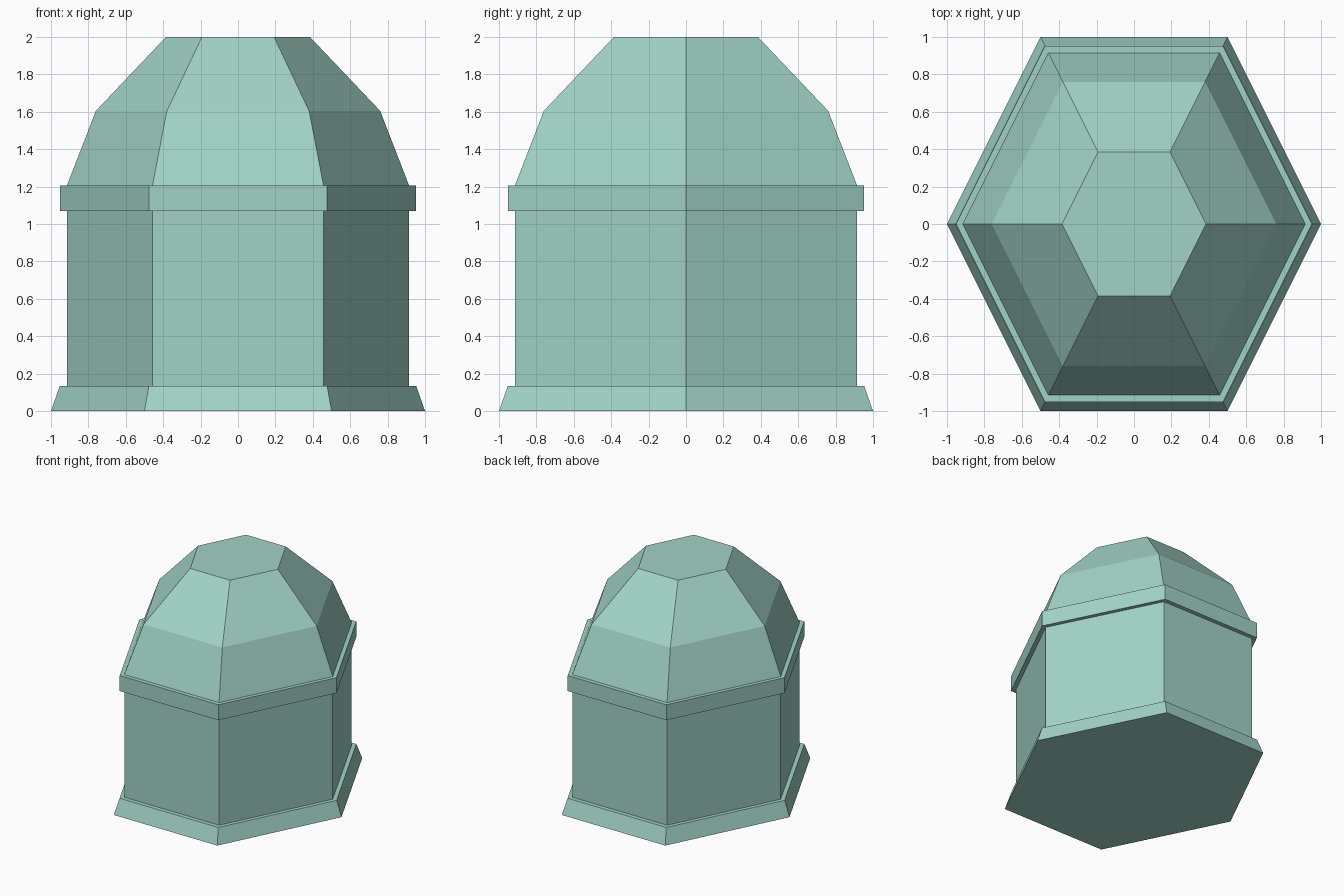
import bpy, bmesh

if "Cube" in bpy.data.objects:
    bpy.data.objects.remove(bpy.data.objects["Cube"])

# Unit six-sided plan, flat sides to the front and back
PLAN = [(1, 0), (0.5, 1), (-0.5, 1), (-1, 0), (-0.5, -1), (0.5, -1)]

mat = bpy.data.materials.new("pale_green")
mat.diffuse_color = (0.36, 0.65, 0.57, 1)
mat.use_nodes = True
mat.node_tree.nodes["Principled BSDF"].inputs["Base Color"].default_value = mat.diffuse_color


def loft(name, profile, cap_bottom=False, cap_top=False):
    """Skin hexagonal rings given as (scale, height) pairs."""
    bm = bmesh.new()
    rings = [[bm.verts.new((x * s, y * s, z)) for x, y in PLAN] for s, z in profile]
    for a, b in zip(rings, rings[1:]):
        for i in range(6):
            j = (i + 1) % 6
            bm.faces.new((a[i], a[j], b[j], b[i]))
    if cap_bottom:
        bm.faces.new(rings[0][::-1])
    if cap_top:
        bm.faces.new(rings[-1])
    mesh = bpy.data.meshes.new(name)
    bm.to_mesh(mesh)
    bm.free()
    mesh.materials.append(mat)
    obj = bpy.data.objects.new(name, mesh)
    bpy.context.collection.objects.link(obj)
    return obj


WALL = 0.915

# Sloped plinth with its narrow top ledge
loft("plinth", [(1, 0), (0.953, 0.134), (WALL, 0.134)], cap_bottom=True)
# Straight walls
loft("walls", [(WALL, 0.134), (WALL, 1.07)])
# Projecting band under the roof
loft("cornice_band", [(WALL, 1.07), (0.952, 1.07), (0.952, 1.205), (WALL, 1.205)])
# Faceted dome with a flat top
loft("dome_roof", [(WALL, 1.205), (0.76, 1.605), (0.385, 2.0)], cap_top=True)
